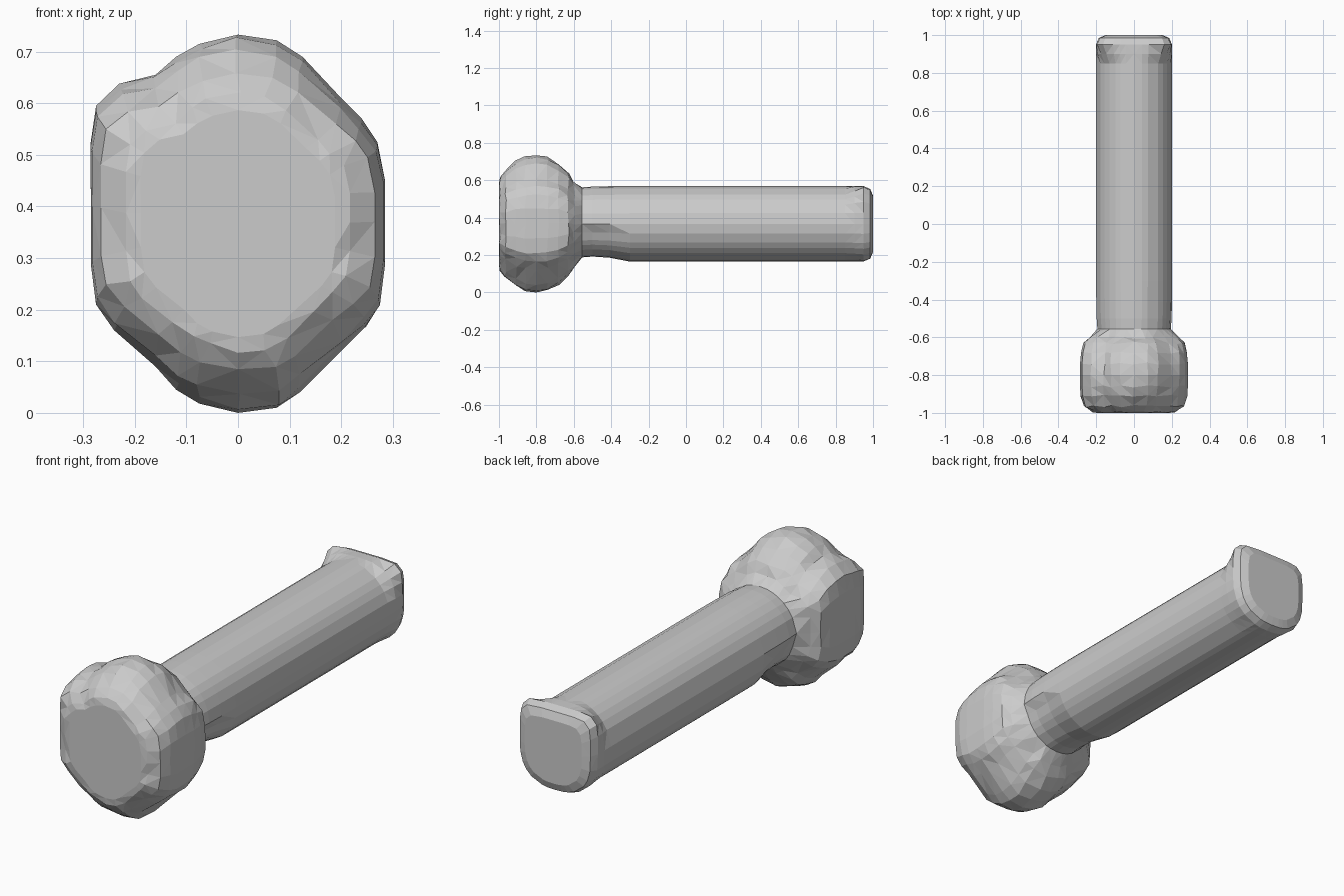
import bpy, bmesh, math, random

if "Cube" in bpy.data.objects:
    bpy.data.objects.remove(bpy.data.objects["Cube"])
random.seed(4)
CZ = 0.367

# Lumpy front outline of the head (x, z)
OUTLINE = [(.285, .367), (.285, .45), (.27, .525), (.24, .57), (.2, .61), (.125, .69), (.075, .722),
           (0, .733), (-.075, .715), (-.12, .69), (-.16, .655), (-.23, .638), (-.275, .595),
           (-.286, .52), (-.285, .4), (-.285, .29), (-.275, .21), (-.24, .16), (-.16, .09),
           (-.12, .045), (-.075, .018), (0, 0), (.075, .01), (.12, .04), (.2, .12),
           (.245, .165), (.275, .21), (.285, .29)]

# Head stations: y, x scale, z scale
HEAD = [(-1, .66, .6), (-.993, .76, .68), (-.965, .93, .78), (-.91, .99, .91), (-.86, 1, .97), (-.8, 1, 1),
        (-.74, 1, .97), (-.68, .98, .89), (-.63, .94, .75), (-.6, .82, .63)]

# Shaft stations: y, radius, squareness of the upper half, squareness of the lower half, underside scale
SHAFT = [(-.555, .195, 2, 2, .92), (-.5, .199, 2, 2, .88), (-.41, .201, 2, 2, .9), (-.3, .202, 2, 2, 1),
         (.85, .202, 2, 2, 1), (.9, .202, 3, 2.1, 1), (.95, .201, 7, 2.3, 1), (.985, .186, 7, 2.5, 1),
         (1, .15, 6, 2.5, 1)]


def head_ring(y, sx, sz):
    j = 0 if y in (-1, -.8) else .006
    return [(x * sx + random.uniform(-j, j) * (abs(x) < .26),
             max(-.999, y + random.uniform(-j, j)) if y > -1 else y,
             CZ + (z - CZ) * sz + random.uniform(-j, j)) for x, z in OUTLINE]


def shaft_ring(y, r, p_up, p_low, under):
    pts = []
    for x, z in OUTLINE:
        a = math.atan2(z - CZ, x)
        c, s = math.cos(a), math.sin(a)
        p = p_up if s > 0 else p_low
        k = r / (abs(c) ** p + abs(s) ** p) ** (1 / p)
        if s < -.1:
            k *= under
        pts.append((k * c, y, CZ + k * s))
    return pts


# Loft head, neck and shaft as one continuous skin
rings = [head_ring(*h) for h in HEAD] + [shaft_ring(*s) for s in SHAFT]
bm = bmesh.new()
loops = [[bm.verts.new(p) for p in ring] for ring in rings]
n = len(OUTLINE)
for a, b in zip(loops, loops[1:]):
    for i in range(n):
        bm.faces.new((a[i], a[(i + 1) % n], b[(i + 1) % n], b[i]))
bm.faces.new(loops[0])
bm.faces.new(loops[-1])
bmesh.ops.recalc_face_normals(bm, faces=bm.faces[:])
bmesh.ops.triangulate(bm, faces=bm.faces[:])
mesh = bpy.data.meshes.new("knobbed_club")
bm.to_mesh(mesh)
bm.free()
bpy.context.collection.objects.link(bpy.data.objects.new("knobbed_club", mesh))
